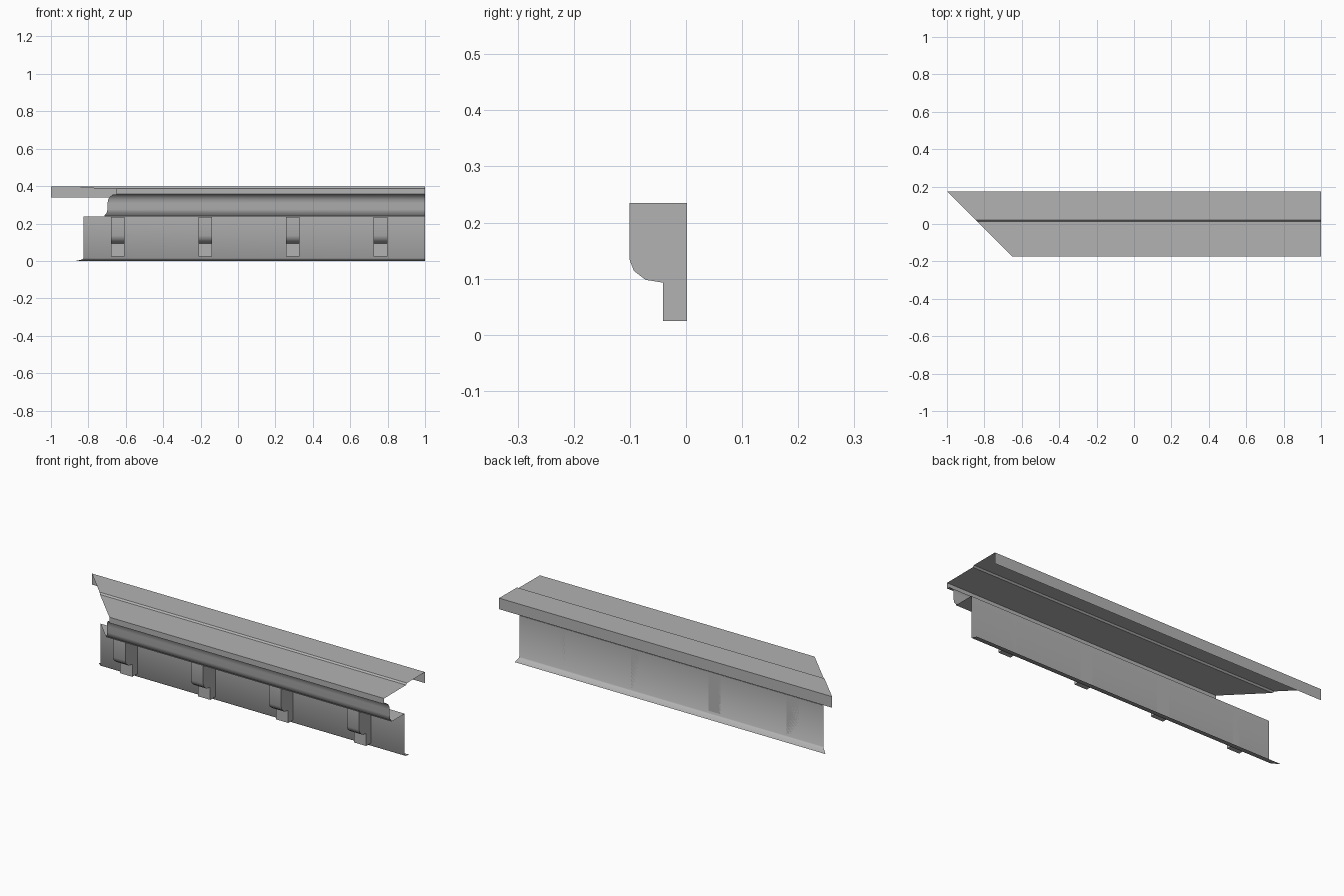
import bpy, bmesh, math

old = bpy.data.objects.get("Cube")
if old:
    bpy.data.objects.remove(old, do_unlink=True)

GREY = (0.45, 0.45, 0.45, 1)
mat = bpy.data.materials.new("plain_grey")
mat.use_nodes = True
mat.diffuse_color = GREY
mat.node_tree.nodes["Principled BSDF"].inputs["Base Color"].default_value = GREY

RIGHT_END = 1.0
MITRE = -0.825          # x of the 45 degree cut where y = 0


def finish(name, bm, angle):
    mesh = bpy.data.meshes.new(name)
    bm.to_mesh(mesh)
    bm.free()
    mesh.materials.append(mat)
    obj = bpy.data.objects.new(name, mesh)
    bpy.context.collection.objects.link(obj)
    bpy.ops.object.select_all(action='DESELECT')
    obj.select_set(True)
    bpy.context.view_layer.objects.active = obj
    bpy.ops.object.shade_smooth_by_angle(angle=math.radians(angle))
    return obj


def sheet(name, profile, angle=35):
    """Sweep a (y, z) profile along x, mitred at the low-x end."""
    bm = bmesh.new()
    rows = [(bm.verts.new((MITRE - y, y, z)), bm.verts.new((RIGHT_END, y, z)))
            for y, z in profile]
    for (a, b), (c, d) in zip(rows, rows[1:]):
        bm.faces.new((a, c, d, b))
    return finish(name, bm, angle)


def bracket(name, x, width, profile):
    """Closed solid from a (y, z) outline extruded along x."""
    bm = bmesh.new()
    face = bm.faces.new([bm.verts.new((x - width / 2, y, z)) for y, z in profile])
    new = bmesh.ops.extrude_face_region(bm, geom=[face])["geom"]
    bmesh.ops.translate(bm, vec=(width, 0, 0),
                        verts=[v for v in new if isinstance(v, bmesh.types.BMVert)])
    bmesh.ops.recalc_face_normals(bm, faces=bm.faces)
    return finish(name, bm, 50)


# Stepped top covering with hanging rear flange and front fascia
sheet("roof_cover", [(0.175, 0.338), (0.175, 0.398), (0.021, 0.397),
                     (0.013, 0.389), (-0.175, 0.388), (-0.175, 0.357)])

# Curved moulding and flat soffit below the fascia
sheet("cove_moulding", [(-0.175, 0.357), (-0.155, 0.354), (-0.140, 0.343),
                        (-0.131, 0.328), (-0.127, 0.308), (-0.127, 0.275),
                        (-0.123, 0.257), (-0.111, 0.243), (-0.111, 0.238),
                        (0.002, 0.238)])

# Upright wall with a small outward lip at its foot
sheet("wall", [(0.002, 0.238), (0.002, 0.014), (0.006, 0.008), (0.042, 0.0)], 50)

# Evenly spaced brackets under the soffit
OUTLINE = [(0.002, 0.235), (-0.101, 0.235), (-0.101, 0.135), (-0.093, 0.114),
           (-0.072, 0.098), (-0.041, 0.093), (-0.041, 0.025), (0.002, 0.025)]
for i in range(4):
    bracket(f"bracket_{i + 1}", -0.643 + 0.468 * i, 0.074, OUTLINE)
